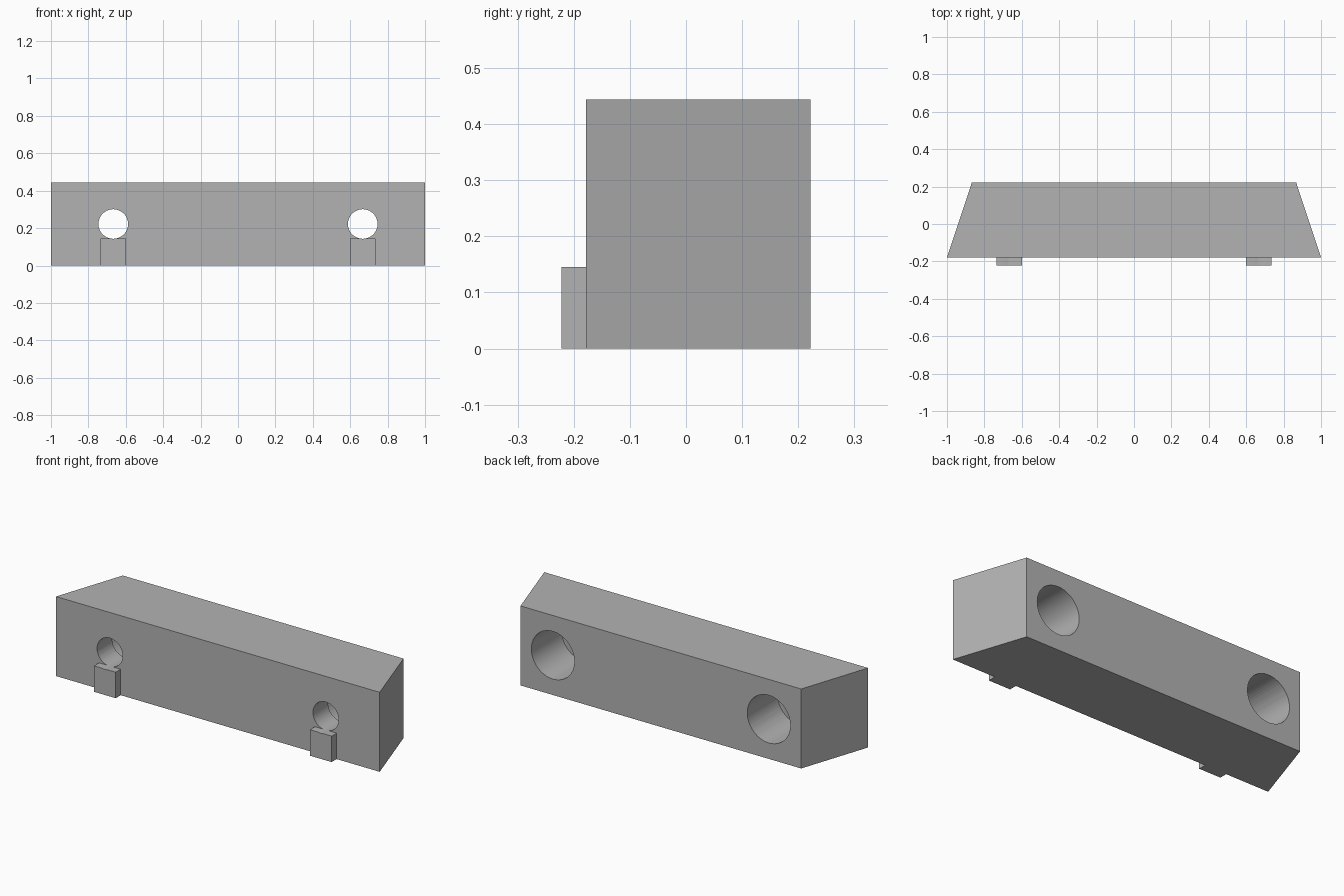
import bpy
import bmesh
import math
from mathutils import Matrix

if "Cube" in bpy.data.objects:
    bpy.data.objects.remove(bpy.data.objects["Cube"], do_unlink=True)

# Dimensions
FRONT, BACK, HEIGHT = -0.178, 0.222, 0.444
HOLE_X, HOLE_Z = 0.667, 0.222
HOLE_R, BORE_R, BORE_FLOOR = 0.079, 0.133, -0.045

grey = bpy.data.materials.new("plain_grey")
grey.use_nodes = True
colour = (0.45, 0.45, 0.45, 1)
grey.diffuse_color = colour
grey.node_tree.nodes["Principled BSDF"].inputs["Base Color"].default_value = colour


def add_object(name, bm):
    bmesh.ops.recalc_face_normals(bm, faces=bm.faces)
    mesh = bpy.data.meshes.new(name)
    bm.to_mesh(mesh)
    bm.free()
    mesh.materials.append(grey)
    obj = bpy.data.objects.new(name, mesh)
    bpy.context.collection.objects.link(obj)
    return obj


def prism(name, outline, height):
    """Extrude a plan outline upwards from the ground."""
    bm = bmesh.new()
    face = bm.faces.new([bm.verts.new((x, y, 0)) for x, y in outline])
    top = bmesh.ops.extrude_face_region(bm, geom=[face])["geom"]
    verts = [v for v in top if isinstance(v, bmesh.types.BMVert)]
    bmesh.ops.translate(bm, verts=verts, vec=(0, 0, height))
    return add_object(name, bm)


def stepped_cutter(x):
    """Lathe a narrow hole that widens into a counterbore at the back."""
    profile = [(0, -0.4), (HOLE_R, -0.4), (HOLE_R, BORE_FLOOR),
               (BORE_R, BORE_FLOOR), (BORE_R, 0.4), (0, 0.4)]
    bm = bmesh.new()
    verts = [bm.verts.new((r, y, 0)) for r, y in profile]
    edges = [bm.edges.new(pair) for pair in zip(verts, verts[1:])]
    bmesh.ops.spin(bm, geom=verts + edges, cent=(0, 0, 0), axis=(0, 1, 0),
                   angle=math.tau, steps=64)
    bmesh.ops.remove_doubles(bm, verts=bm.verts, dist=1e-5)
    bmesh.ops.transform(bm, matrix=Matrix.Translation((x, 0, HOLE_Z)), verts=bm.verts)
    cutter = add_object("hole_cutter", bm)
    cutter.hide_render = True
    return cutter


def cut(obj, cutter):
    mod = obj.modifiers.new("hole", "BOOLEAN")
    mod.operation = "DIFFERENCE"
    mod.solver = "EXACT"
    mod.object = cutter
    bpy.ops.object.select_all(action="DESELECT")
    obj.select_set(True)
    bpy.context.view_layer.objects.active = obj
    bpy.ops.object.modifier_apply(modifier=mod.name)
    bpy.ops.object.shade_smooth_by_angle(angle=math.radians(30))


# Tapered block
block = prism("block", [(-1, FRONT), (1, FRONT), (0.867, BACK), (-0.867, BACK)], HEIGHT)

# Front tabs and the counterbored holes above them
for side, name in ((1, "left_tab"), (-1, "right_tab")):
    x = side * HOLE_X
    tab = prism(name, [(x - 0.067, -0.222), (x + 0.067, -0.222),
                       (x + 0.067, FRONT), (x - 0.067, FRONT)], 0.145)
    cutter = stepped_cutter(x)
    cut(block, cutter)
    cut(tab, cutter)
    bpy.data.objects.remove(cutter, do_unlink=True)
